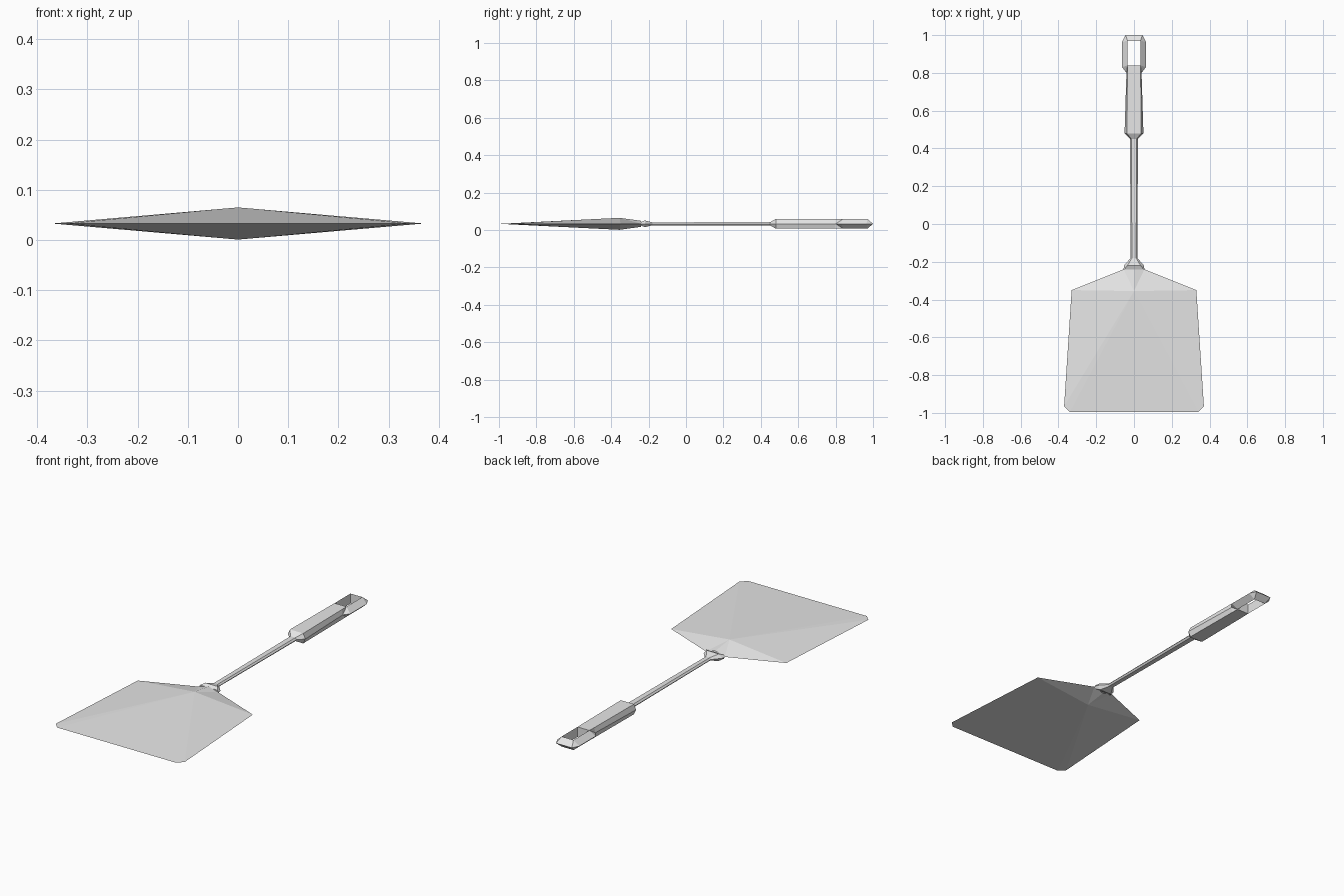
import bpy, bmesh

MID = 0.033  # height of the flat symmetry plane

cube = bpy.data.objects.get("Cube")
if cube:
    bpy.data.objects.remove(cube)

steel = bpy.data.materials.new("grey metal")
steel.use_nodes = True
steel.diffuse_color = (0.8, 0.8, 0.8, 1)
steel.node_tree.nodes["Principled BSDF"].inputs["Base Color"].default_value = (0.8, 0.8, 0.8, 1)


def finish(name, bm):
    bmesh.ops.remove_doubles(bm, verts=bm.verts, dist=0.0005)
    bmesh.ops.recalc_face_normals(bm, faces=bm.faces)
    mesh = bpy.data.meshes.new(name)
    bm.to_mesh(mesh)
    bm.free()
    mesh.materials.append(steel)
    bpy.context.collection.objects.link(bpy.data.objects.new(name, mesh))


def bridge(bm, a, b):
    for i in range(len(a)):
        j = (i + 1) % len(a)
        bm.faces.new((a[i], a[j], b[j], b[i]))


def hex_loft(name, sections):
    """Loft six-sided sections (y, half width, flat half width, half height)."""
    bm = bmesh.new()
    rings = []
    for y, w, f, h in sections:
        pts = ((w, 0), (f, h), (-f, h), (-w, 0), (-f, -h), (f, -h))
        rings.append([bm.verts.new((x, y, MID + z)) for x, z in pts])
    for a, b in zip(rings, rings[1:]):
        bridge(bm, a, b)
    bm.faces.new(rings[0])
    bm.faces.new(rings[-1])
    finish(name, bm)


# Blade: thin outline fanned up and down to a shallow peak
bm = bmesh.new()
half = [(0.34, -0.995), (0.37, -0.965), (0.33, -0.35), (0.055, -0.24)]
for side in (1, -1):
    for up in (1, -1):
        def v(x, y, z=0):
            return bm.verts.new((side * x, y, MID + up * z))
        rim = [(0, -0.995, 0)] + [(x, y, 0) for x, y in half] + [(0, -0.24, 0.016)]
        for a, b in zip(rim, rim[1:]):
            bm.faces.new((v(0, -0.355, 0.032), v(*a), v(*b)))
finish("blade", bm)

# Collar, shaft and grip
hex_loft("collar", [(-0.24, 0.055, 0.05, 0.01), (-0.22, 0.053, 0.035, 0.018),
                    (-0.18, 0.018, 0.011, 0.008)])
hex_loft("shaft", [(-0.19, 0.018, 0.011, 0.008), (0.46, 0.021, 0.014, 0.009)])
hex_loft("grip", [(0.45, 0.021, 0.014, 0.009), (0.48, 0.05, 0.038, 0.026),
                  (0.80, 0.04, 0.035, 0.026), (0.84, 0.036, 0.034, 0.026)])

# Hanging loop: wedge section swept round a rectangular hole
path = [(0.034, 0.84, 0.04, 0.80), (0.034, 0.84, 0.063, 0.83),
        (0.034, 0.97, 0.063, 0.965), (0.034, 0.97, 0.045, 1.0)]
path += [(-a, b, -c, d) for a, b, c, d in reversed(path)]
bm = bmesh.new()
rings = [[bm.verts.new(p) for p in ((ix, iy, MID + 0.026), (ox, oy, MID), (ix, iy, MID - 0.026))]
         for ix, iy, ox, oy in path]
for a, b in zip(rings, rings[1:]):
    bridge(bm, a, b)
bmesh.ops.dissolve_degenerate(bm, dist=0.0005, edges=bm.edges)
finish("hanging_loop", bm)
